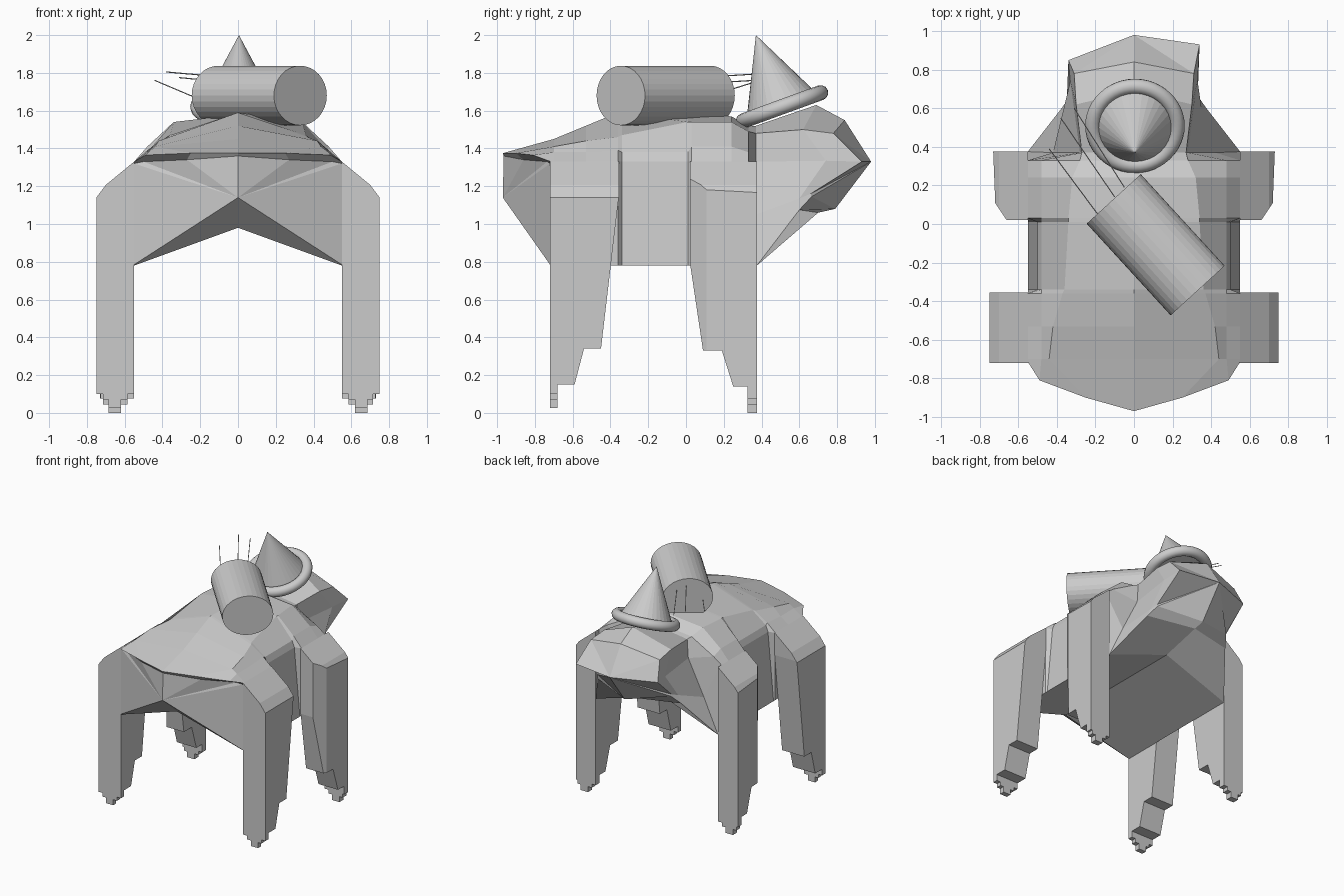
import bpy, bmesh, math
from mathutils import Vector

if "Cube" in bpy.data.objects:
    bpy.data.objects.remove(bpy.data.objects["Cube"])

grey = bpy.data.materials.new("plain grey")
grey.use_nodes = True
colour = (0.6, 0.6, 0.6, 1)
grey.diffuse_color = colour
grey.node_tree.nodes["Principled BSDF"].inputs["Base Color"].default_value = colour


def finish(name, bm):
    bmesh.ops.recalc_face_normals(bm, faces=bm.faces)
    mesh = bpy.data.meshes.new(name)
    bm.to_mesh(mesh)
    bm.free()
    mesh.materials.append(grey)
    obj = bpy.data.objects.new(name, mesh)
    bpy.context.collection.objects.link(obj)
    return obj


def loft(name, sections, start_tip, end_tip):
    """Mirror half sections across x, bridge them and close both ends to a tip."""
    bm = bmesh.new()
    rings = []
    for half in sections:
        full = half + [(-x, y, z) for x, y, z in half[-2:0:-1]]
        rings.append([bm.verts.new(p) for p in full])
    n = len(rings[0])
    for a, b in zip(rings, rings[1:]):
        for i in range(n):
            j = (i + 1) % n
            bm.faces.new((a[i], a[j], b[j], b[i]))
    for ring, tip in ((rings[0], start_tip), (rings[-1], end_tip)):
        v = bm.verts.new(tip)
        for i in range(n):
            bm.faces.new((ring[i], ring[(i + 1) % n], v))
    return finish(name, bm)


def trunk(y, top, mid_x, mid_z, rim_z, side=.55):
    return [(0, y, top), (mid_x, y, mid_z), (.48, y, rim_z),
            (side, y, 1.33), (.55, y, .78), (0, y, .98)]


# Body and head in one faceted skin: wall under the rear rim, rim, trunk, neck, head
wall = [(0, -.965, 1.36), (.27, -.86, 1.34), (.5, -.735, 1.33),
        (.55, -.72, 1.32), (.55, -.72, .785), (0, -.79, .985)]
rim = [(0, -.97, 1.375), (.25, -.9, 1.375), (.49, -.81, 1.365),
       (.55, -.715, 1.33), (.55, -.715, .78), (0, -.785, .98)]
neck = [(0, .37, 1.52), (.27, .37, 1.48), (.28, .37, 1.33),
        (.42, .37, 1.05), (.55, .375, .78), (0, .375, .98)]
crest = [(0, .69, 1.63), (.3, .62, 1.5), (.33, .74, 1.335),
         (.35, .6, 1.135), (.375, .6, 1.075), (0, .7, 1.06)]
head = [(0, .84, 1.55), (.31, .78, 1.48), (.34, .89, 1.33),
        (.33, .66, 1.16), (.33, .665, 1.145), (0, .79, 1.08)]
body = loft("body", [
    wall, rim,
    trunk(-.7, 1.45, .44, 1.41, 1.38),
    trunk(-.53, 1.52, .42, 1.44, 1.38),
    trunk(-.36, 1.59, .37, 1.46, 1.39),
    trunk(-.34, 1.59, .36, 1.47, 1.38, .5),
    trunk(.01, 1.58, .34, 1.54, 1.38, .5),
    trunk(.03, 1.58, .34, 1.54, 1.41),
    trunk(.24, 1.57, .32, 1.54, 1.41),
    trunk(.33, 1.52, .28, 1.49, 1.38),
    neck, crest, head], (0, -.97, 1.14), (0, .98, 1.33))

# Slightly skewed muzzle
for v in body.data.vertices:
    if v.co.y > .85:
        v.co.y += .12 * v.co.x


# Legs: stepped side profile, chamfered by planes given as (point, normal)
def leg(name, side, profile, cuts, toe_y, foot):
    bm = bmesh.new()
    face = bm.faces.new([bm.verts.new((.55, y, z)) for y, z in profile])
    out = bmesh.ops.extrude_face_region(bm, geom=[face])["geom"]
    bmesh.ops.translate(bm, vec=(.2, 0, 0),
                        verts=[v for v in out if isinstance(v, bmesh.types.BMVert)])
    for point, normal in cuts:
        geom = bm.verts[:] + bm.edges[:] + bm.faces[:]
        cut = bmesh.ops.bisect_plane(bm, geom=geom, plane_co=point,
                                     plane_no=normal, clear_outer=True)
        edges = [e for e in cut["geom_cut"] if isinstance(e, bmesh.types.BMEdge)]
        bmesh.ops.contextual_create(bm, geom=edges)
    # Narrow toe steps below the foot
    for x0, x1, drop in ((.585, .715, .03), (.62, .685, .075)):
        cube = bmesh.ops.create_cube(bm, size=1)["verts"]
        for v in cube:
            v.co = (x0 if v.co.x < 0 else x1,
                    toe_y[0] if v.co.y < 0 else toe_y[1],
                    foot - drop if v.co.z < 0 else foot + .02)
    for v in bm.verts:
        v.co.x *= side
    finish(name, bm)


hind = [(-.72, .1), (-.68, .1), (-.68, .15), (-.59, .15), (-.54, .34),
        (-.45, .34), (-.355, 1.15), (-.355, 1.36), (-.72, 1.36)]
fore = [(.375, .075), (.325, .075), (.325, .14), (.25, .14), (.19, .33),
        (.09, .33), (.02, .8), (.02, 1.36), (.375, 1.36)]
shoulder = [((.75, 0, 1.14), (.08, 0, .06)), ((.69, 0, 1.215), (.115, 0, .14))]
# Fore legs are a little narrower and bevelled along the inner corner
bevel = [((.73, .38, 0), (1, -.04, 0)), ((.66, .02, 0), (.09, -.06, 0))]
for side, word in ((1, "left"), (-1, "right")):
    leg(word + "_leg_a", side, hind, shoulder, (-.72, -.68), .1)
    leg(word + "_leg_b", side, fore, shoulder + bevel, (.325, .375), .075)


def tube(name, start, end, radius, sides, flat=1):
    a, b = Vector(start), Vector(end)
    axis = b - a
    bpy.ops.mesh.primitive_cylinder_add(vertices=sides, radius=1, depth=1, location=(a + b) / 2)
    obj = bpy.context.object
    obj.name = name
    obj.rotation_euler = axis.to_track_quat("Z", "Y").to_euler()
    # local y points upward, so a lower value squashes the height
    obj.scale = (radius, radius * flat, axis.length)
    obj.data.materials.append(grey)


# Barrel on the back, slightly squashed in height
tube("barrel", (-.105, .13, 1.68), (.33, -.345, 1.68), .19, 32, .83)

# Thin wires
for i, (a, b) in enumerate((((-.44, .39, 1.76), (-.18, .04, 1.65)),
                            ((-.38, .55, 1.805), (-.1, .14, 1.78)),
                            ((-.31, .6, 1.775), (-.05, .19, 1.75)))):
    tube("wire_%d" % i, a, b, .003, 6)

# Tilted pointed hat with a rolled brim
tilt = math.radians(20)
up = Vector((0, -math.sin(tilt), math.cos(tilt)))
base = Vector((.005, .505, 1.63))
height = .394
bpy.ops.mesh.primitive_cone_add(vertices=32, radius1=.195, radius2=0, depth=height,
                                location=base + up * height / 2, rotation=(tilt, 0, 0))
hat = bpy.context.object
hat.name = "hat_cone"
bpy.ops.mesh.primitive_torus_add(major_segments=48, minor_segments=12, major_radius=.218,
                                 minor_radius=.04, location=base - up * .01,
                                 rotation=(tilt, 0, 0))
brim = bpy.context.object
brim.name = "hat_brim"
bpy.ops.object.shade_smooth()
for obj in (hat, brim):
    obj.data.materials.append(grey)
